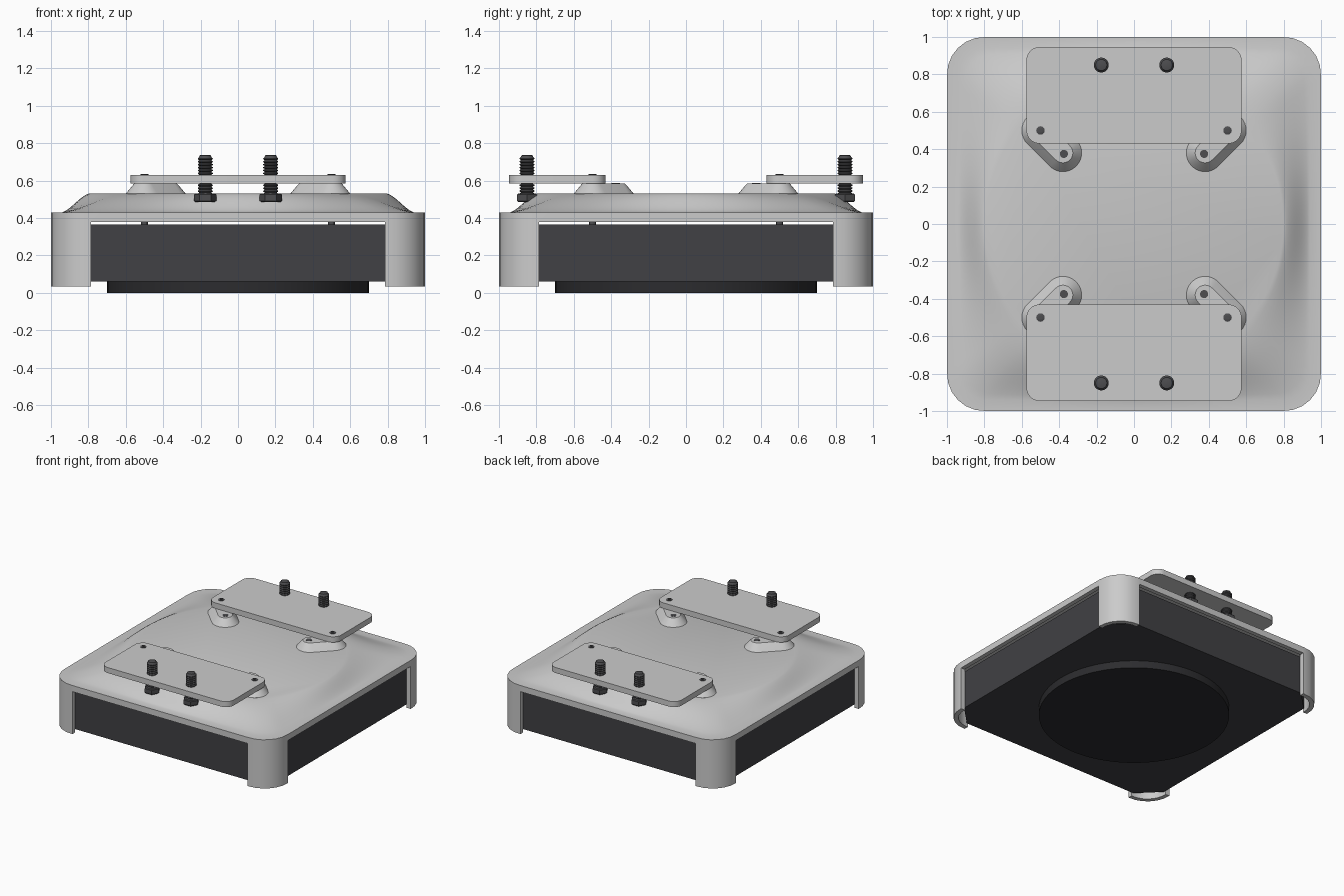
import bpy, bmesh, math
from math import sin, cos, pi, radians

if "Cube" in bpy.data.objects:
    bpy.data.objects.remove(bpy.data.objects["Cube"])


def material(name, r, g, b):
    m = bpy.data.materials.new(name)
    m.diffuse_color = (r, g, b, 1)
    m.use_nodes = True
    m.node_tree.nodes["Principled BSDF"].inputs["Base Color"].default_value = m.diffuse_color
    return m


DARK = material("dark_body", 0.052, 0.052, 0.058)
BLACK = material("black_base", 0.025, 0.025, 0.028)
STEEL = material("dark_steel", 0.075, 0.075, 0.08)


def loft(name, rings, mat=None, angle=30):
    """Skin a stack of equal-length outlines and cap both ends."""
    bm = bmesh.new()
    rows = [[bm.verts.new(p) for p in ring] for ring in rings]
    n = len(rows[0])
    for a, b in zip(rows, rows[1:]):
        for i in range(n):
            j = (i + 1) % n
            bm.faces.new((a[i], a[j], b[j], b[i]))
    bm.faces.new(rows[0][::-1])
    bm.faces.new(rows[-1])
    bmesh.ops.recalc_face_normals(bm, faces=bm.faces)
    me = bpy.data.meshes.new(name)
    bm.to_mesh(me)
    bm.free()
    ob = bpy.data.objects.new(name, me)
    bpy.context.collection.objects.link(ob)
    if mat:
        me.materials.append(mat)
    if angle:
        smooth(ob, angle)
    return ob


def smooth(ob, angle):
    bpy.ops.object.select_all(action='DESELECT')
    bpy.context.view_layer.objects.active = ob
    ob.select_set(True)
    bpy.ops.object.shade_smooth_by_angle(angle=radians(angle))


def circle(r, z, x=0, y=0, n=24):
    return [(x + r * cos(2 * pi * i / n), y + r * sin(2 * pi * i / n), z) for i in range(n)]


def lathe(name, profile, x=0, y=0, n=24, mat=None, angle=30):
    return loft(name, [circle(r, z, x, y, n) for r, z in profile], mat, angle)


def rounded_rect(hx, hy, r, z, y=0, n=8):
    pts = []
    for k, (sx, sy) in enumerate([(1, 1), (-1, 1), (-1, -1), (1, -1)]):
        for i in range(n + 1):
            a = (k + i / n) * pi / 2
            pts.append((sx * (hx - r) + r * cos(a), y + sy * (hy - r) + r * sin(a), z))
    return pts


def square_radius(a, half, r):
    """Distance from the centre to a rounded square along angle a."""
    c, s = sorted((abs(cos(a)), abs(sin(a))), reverse=True)
    k = half - r
    if half * s / c <= k:
        return half / c
    b = k * (c + s)
    return b + math.sqrt(b * b - 2 * k * k + r * r)


N = 160


def shell_ring(half, r, z, top=0.8, t=0.0):
    """Outline blended from a rounded square (t=0) to a circle (t=1)."""
    ring = []
    for i in range(N):
        a = 2 * pi * i / N
        d = square_radius(a, half, r) * (1 - t) + top * t
        ring.append((d * cos(a), d * sin(a), z))
    return ring


# Shell: corner legs, flat rim and a dome from square to round
def dome(half, r, z0, top):
    rings = []
    for i in range(11):
        t = i / 10
        rise = 0.5 * t + 0.5 * t * t * (3 - 2 * t)
        rings.append(shell_ring(half, r, z0 + 0.1 * rise, top, t))
    return rings


inner = dome(0.90, 0.12, 0.392, 0.77)[::-1]
rings = inner + [shell_ring(0.965, 0.165, 0.392), shell_ring(0.965, 0.165, 0.035),
                 shell_ring(1, 0.2, 0.035), shell_ring(1, 0.2, 0.43)]
rings += dome(0.94, 0.15, 0.43, 0.8)
shell = loft("shell", rings, None, 0)
for sx, sy in ((0.787, 1.5), (1.5, 0.787)):
    cutter = loft("side_opening_cutter", [[(x * sx, y * sy, z) for x, y in
                  ((-1, -1), (1, -1), (1, 1), (-1, 1))] for z in (-0.1, 0.38)], None, 0)
    cutter.hide_render = True
    mod = shell.modifiers.new("opening", 'BOOLEAN')
    mod.operation = 'DIFFERENCE'
    mod.object = cutter
    bpy.context.view_layer.objects.active = shell
    bpy.ops.object.modifier_apply(modifier=mod.name)
    bpy.data.objects.remove(cutter)
smooth(shell, 25)

# Dark body with cut corners, and the round base
e, c = 0.96, 0.80
octagon = [(e, -c), (e, c), (c, e), (-c, e), (-e, c), (-e, -c), (-c, -e), (c, -e)]
loft("body", [[(x, y, z) for x, y in octagon] for z in (0.06, 0.365)], DARK, 0)
lathe("round_base", [(0.7, 0), (0.7, 0.065)], n=96, mat=BLACK)


# Slot-shaped bosses along each diagonal
def slot(r, z, sx, sy, n=16):
    pts = []
    for centre, start in ((0.50, -pi / 4), (0.38, 3 * pi / 4)):
        for i in range(n + 1):
            a = start + pi * i / n
            pts.append((sx * (centre + r * cos(a)), sy * (centre + r * sin(a)), z))
    return pts


for sx in (-1, 1):
    for sy in (-1, 1):
        loft("boss", [slot(r, z, sx, sy) for r, z in
                      ((0.10, 0.48), (0.10, 0.53), (0.06, 0.578), (0.053, 0.585))])
        lathe("boss_hole", [(0.022, 0.55), (0.022, 0.587)], sx * 0.375, sy * 0.375, 16, STEEL)
        # Small screw through plate and shell
        lathe("plate_screw", [(0.018, 0.36), (0.018, 0.62), (0.023, 0.62), (0.023, 0.633),
                              (0.012, 0.636), (0.012, 0.632)], sx * 0.5, sy * 0.5, 12, STEEL)
        # Threaded stud with hex head
        turns, z0, z1 = 13, 0.52, 0.725
        thread = []
        for i in range(turns):
            z = z0 + (z1 - z0) * i / turns
            thread += [(0.032, z), (0.040, z + 0.006), (0.040, z + 0.010)]
        thread += [(0.034, z1), (0.030, 0.735), (0.015, 0.738)]
        lathe("stud", thread, sx * 0.175, sy * 0.85, 20, STEEL)
        lathe("hex_head", [(0.054, 0.485), (0.061, 0.492), (0.061, 0.525), (0.054, 0.53)],
              sx * 0.175, sy * 0.85, 6, STEEL, 0)

# Mounting plates
for sy in (-1, 1):
    loft("mounting_plate", [rounded_rect(0.575, 0.258, 0.07, z, sy * 0.688)
                            for z in (0.585, 0.63)])
